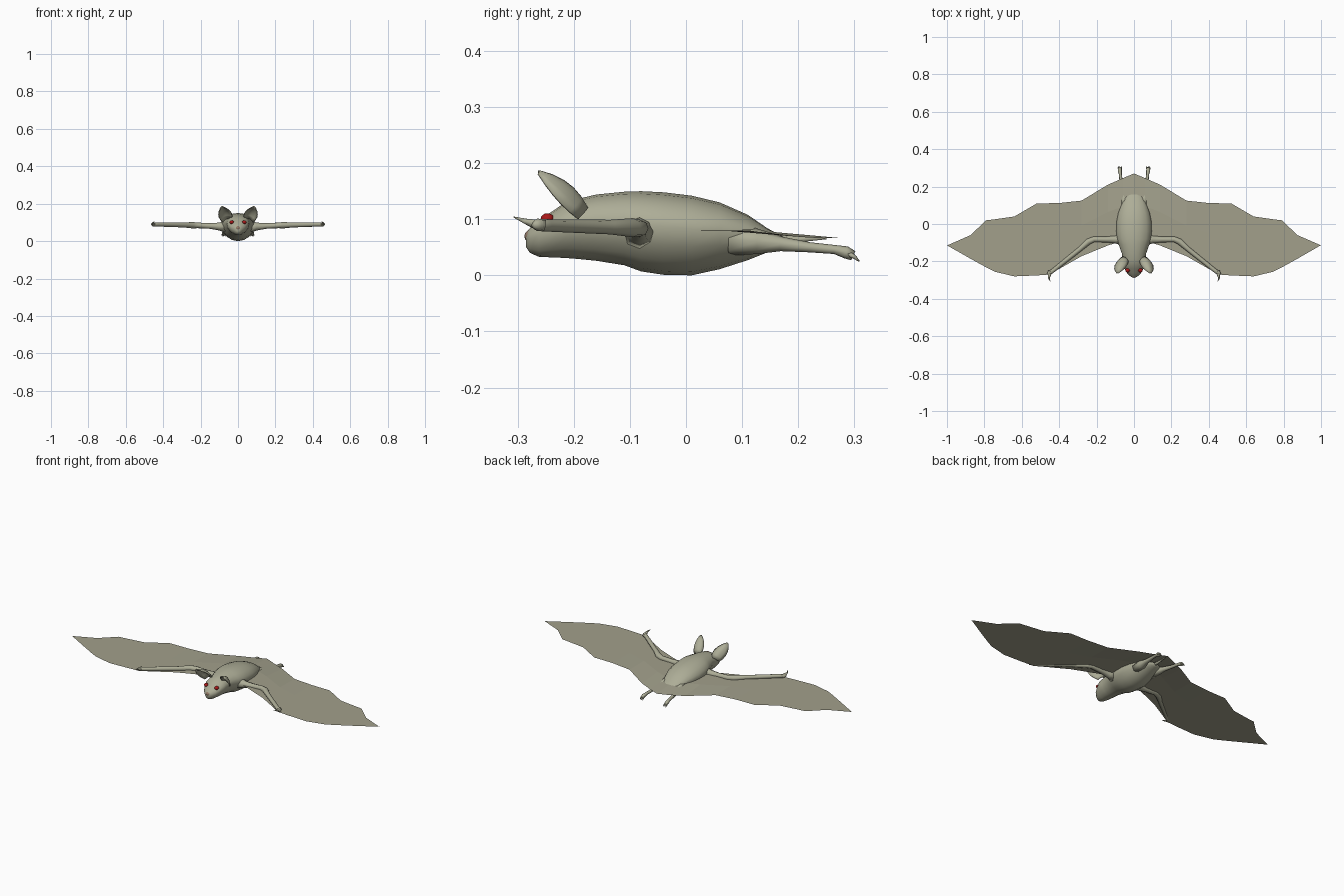
import bpy, math
from mathutils import Vector

if "Cube" in bpy.data.objects:
    bpy.data.objects.remove(bpy.data.objects["Cube"])

def material(name, color):
    m = bpy.data.materials.new(name)
    m.diffuse_color = (*color, 1)
    m.use_nodes = True
    m.node_tree.nodes["Principled BSDF"].inputs["Base Color"].default_value = m.diffuse_color
    return m

FUR = material("fur", (0.42, 0.42, 0.31))
SKIN = material("wing_skin", (0.36, 0.35, 0.26))
RED = material("eye_red", (0.4, 0.01, 0.01))
NOSE = material("nose_skin", (0.30, 0.20, 0.14))

def make(name, verts, faces, mat, smooth=True):
    me = bpy.data.meshes.new(name)
    me.from_pydata([tuple(v) for v in verts], [], faces)
    me.materials.append(mat)
    me.validate()
    for p in me.polygons:
        p.use_smooth = smooth
    ob = bpy.data.objects.new(name, me)
    bpy.context.collection.objects.link(ob)
    return ob

def loft(name, rings, mat):
    n = len(rings[0])
    verts = [v for r in rings for v in r]
    faces = [(i*n + j, i*n + (j+1) % n, (i+1)*n + (j+1) % n, (i+1)*n + j)
             for i in range(len(rings) - 1) for j in range(n)]
    faces += [tuple(range(n))[::-1], tuple(range((len(rings)-1)*n, len(rings)*n))]
    return make(name, verts, faces, mat)

def tube(name, path, mat, n=8):
    # path entries: x, y, z, radius
    pts = [Vector(p[:3]) for p in path]
    rings = []
    for i, p in enumerate(pts):
        d = pts[min(i+1, len(pts)-1)] - pts[max(i-1, 0)]
        side = d.cross(Vector((0, 0, 1))).normalized()
        up = side.cross(d).normalized()
        r = path[i][3]
        rings.append([p + r*(math.cos(a)*side + math.sin(a)*up)
                      for a in (2*math.pi*k/n for k in range(n))])
    return loft(name, rings, mat)

def mirrored(p, s):
    return (p[0]*s, *p[1:])

# Body and head: y, half width, bottom z, top z
SECTIONS = [(-.285, .010, .050, .076), (-.278, .022, .040, .084), (-.262, .038, .033, .097),
            (-.240, .050, .032, .113), (-.215, .060, .031, .130), (-.190, .062, .029, .137),
            (-.160, .064, .026, .144), (-.110, .082, .018, .149), (-.080, .092, .007, .150),
            (-.040, .095, .001, .148), (.010, .094, .000, .142), (.060, .084, .011, .130),
            (.110, .066, .027, .108), (.145, .050, .041, .084), (.165, .036, .049, .073),
            (.175, .012, .056, .068)]
rings = []
for y, w, lo, hi in SECTIONS:
    zm = lo + (hi - lo)*.58
    ring = []
    for k in range(16):
        a = 2*math.pi*k/16
        c, s = math.cos(a), math.sin(a)
        if s >= 0:
            ring.append((w*c, y, zm + (hi - zm)*s))
        else:
            ring.append((w*c*(1 + .12*s), y, zm + (zm - lo)*s))
    rings.append(ring)
loft("body", rings, FUR)
tube("tail", [(0, .15, .062, .012), (0, .20, .064, .006), (0, .25, .066, .002)], FUR, 6)

# Wing membrane: x, front y, back y, back z
WING = [(0, -.05, .27, .067), (.06, -.09, .245, .066), (.14, -.115, .21, .068),
        (.28, -.172, .125, .078), (.40, -.24, .112, .08), (.45, -.27, .111, .08),
        (.52, -.275, .11, .08), (.64, -.28, .04, .08), (.745, -.255, .025, .08),
        (.79, -.232, .02, .08), (.875, -.185, -.06, .08), (1, -.113, -.115, .08)]
cols = [mirrored(c, -1) for c in WING[:0:-1]] + WING
verts, faces = [], []
for x, f, b, z in cols:
    m = f + (b - f)*.55
    verts += [(x, f, .08), (x, m, .08), (x, b, z)]
for i in range(len(cols) - 1):
    for j in range(2):
        a = i*3 + j
        faces.append((a, a + 3, a + 4, a + 1))
make("wing_membrane", verts, faces, SKIN, False)

for s, side in ((1, "left"), (-1, "right")):
    # Arm, hand and thumb claw
    tube(side + "_arm", [mirrored(p, s) for p in (
        (.06, -.082, .078, .034), (.10, -.083, .078, .021), (.15, -.083, .081, .015),
        (.215, -.082, .084, .015), (.245, -.095, .085, .017), (.29, -.135, .086, .013),
        (.43, -.247, .089, .011), (.455, -.265, .090, .011), (.462, -.272, .090, .005))], FUR)
    tube(side + "_thumb", [mirrored(p, s) for p in (
        (.448, -.252, .089, .011), (.452, -.272, .092, .009),
        (.455, -.288, .097, .005), (.448, -.307, .104, .001))], FUR, 6)

    # Leg and foot with toes
    tube(side + "_leg", [mirrored(p, s) for p in (
        (.045, .08, .065, .030), (.052, .13, .060, .022), (.060, .17, .056, .013),
        (.068, .22, .050, .009), (.073, .265, .046, .008), (.076, .285, .041, .011),
        (.076, .298, .035, .009))], FUR)
    for k in (-1, 0, 1):
        tube(side + "_toe", [mirrored(p, s) for p in (
            (.076 + k*.005, .287, .040, .005), (.076 + k*.008, .300, .033, .004),
            (.076 + k*.008, .309, .025, .001))], FUR, 5)

    # Cupped ear leaning forward
    base, tip = Vector((.056, -.192, .108)), Vector((.086, -.264, .181))
    across = Vector((.95, -.1, -.3)).normalized()
    back = Vector((.1, .75, .6)).normalized()
    prof = [(0, .024), (.2, .031), (.4, .033), (.6, .029), (.8, .019), (1, .003)]
    verts, faces, n = [], [], 7
    for t, w in prof:
        for k in range(n):
            u = -1 + 2*k/(n - 1)
            v = base.lerp(tip, t) + across*u*w + back*(1 - u*u)*w*.7
            verts.append((v.x*s, v.y, v.z))
    for i in range(len(prof) - 1):
        for k in range(n - 1):
            a = i*n + k
            f = (a, a + 1, a + n + 1, a + n)
            faces.append(f if s > 0 else f[::-1])
    ear = make(side + "_ear", verts, faces, FUR)
    ear.modifiers.new("thickness", "SOLIDIFY").thickness = .005

    # Eye
    bpy.ops.mesh.primitive_uv_sphere_add(segments=12, ring_count=8, radius=.012,
                                         location=(.034*s, -.247, .101))
    eye = bpy.context.object
    eye.name = side + "_eye"
    eye.scale = (1, 1, .8)
    eye.data.materials.append(RED)
    bpy.ops.object.shade_smooth()

# Nose
bpy.ops.mesh.primitive_uv_sphere_add(segments=10, ring_count=6, radius=.014,
                                     location=(0, -.277, .070))
nose = bpy.context.object
nose.name = "nose"
nose.scale = (1.1, .8, .8)
nose.data.materials.append(NOSE)
bpy.ops.object.shade_smooth()
